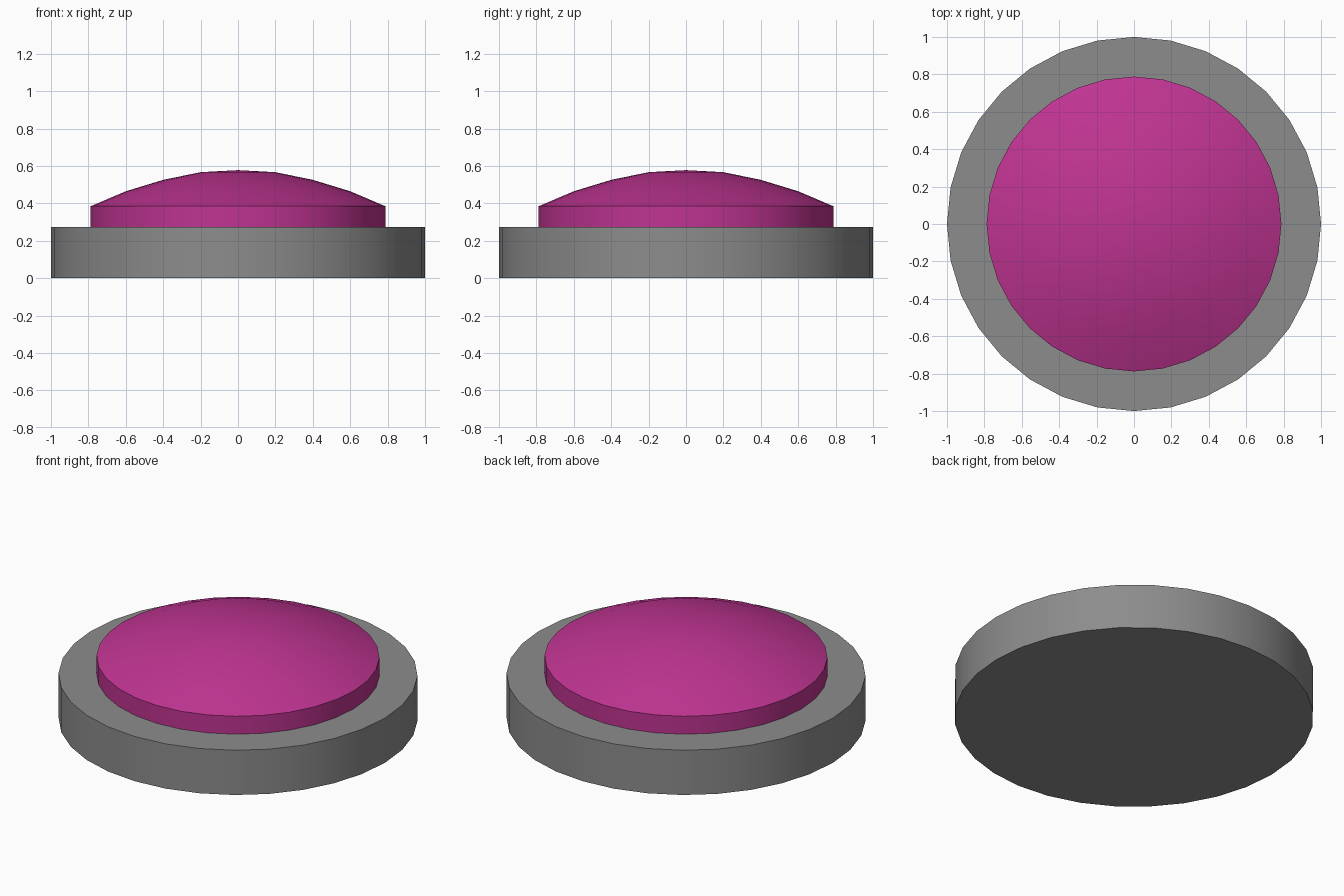
import bpy
import bmesh
from math import cos, sin, pi, radians

if "Cube" in bpy.data.objects:
    bpy.data.objects.remove(bpy.data.objects["Cube"])

SIDES = 32


def lathe(name, profile, color):
    """Revolve (radius, z) points about z; a radius of 0 closes to a pole."""
    bm = bmesh.new()
    rings = []
    for r, z in profile:
        count = SIDES if r > 0 else 1
        rings.append([bm.verts.new((r * cos(2 * pi * i / SIDES),
                                    r * sin(2 * pi * i / SIDES), z))
                      for i in range(count)])
    for low, high in zip(rings, rings[1:]):
        for i in range(SIDES):
            j = (i + 1) % SIDES
            if len(high) == 1:
                bm.faces.new((low[i], low[j], high[0]))
            else:
                bm.faces.new((low[i], low[j], high[j], high[i]))
    # flat caps on open ends
    bm.faces.new(rings[0][::-1])
    if len(rings[-1]) > 1:
        bm.faces.new(rings[-1])
    bmesh.ops.recalc_face_normals(bm, faces=bm.faces)

    mesh = bpy.data.meshes.new(name)
    bm.to_mesh(mesh)
    bm.free()
    obj = bpy.data.objects.new(name, mesh)
    bpy.context.collection.objects.link(obj)
    mat = bpy.data.materials.new(name + "_color")
    mat.diffuse_color = color
    mat.use_nodes = True
    mat.node_tree.nodes["Principled BSDF"].inputs["Base Color"].default_value = mat.diffuse_color
    mesh.materials.append(mat)

    bpy.ops.object.select_all(action='DESELECT')
    obj.select_set(True)
    bpy.context.view_layer.objects.active = obj
    bpy.ops.object.shade_smooth_by_angle(angle=radians(30))
    return obj


# Round dark grey housing
lathe("base", [(1.0, 0.0), (1.0, 0.275)], (0.265, 0.265, 0.265, 1.0))

# Domed push button with a short straight rim, seated on the housing
lathe("button", [(0.788, 0.275), (0.788, 0.385), (0.6, 0.465), (0.4, 0.526),
                 (0.2, 0.567), (0.0, 0.578)], (0.52, 0.034, 0.285, 1.0))
